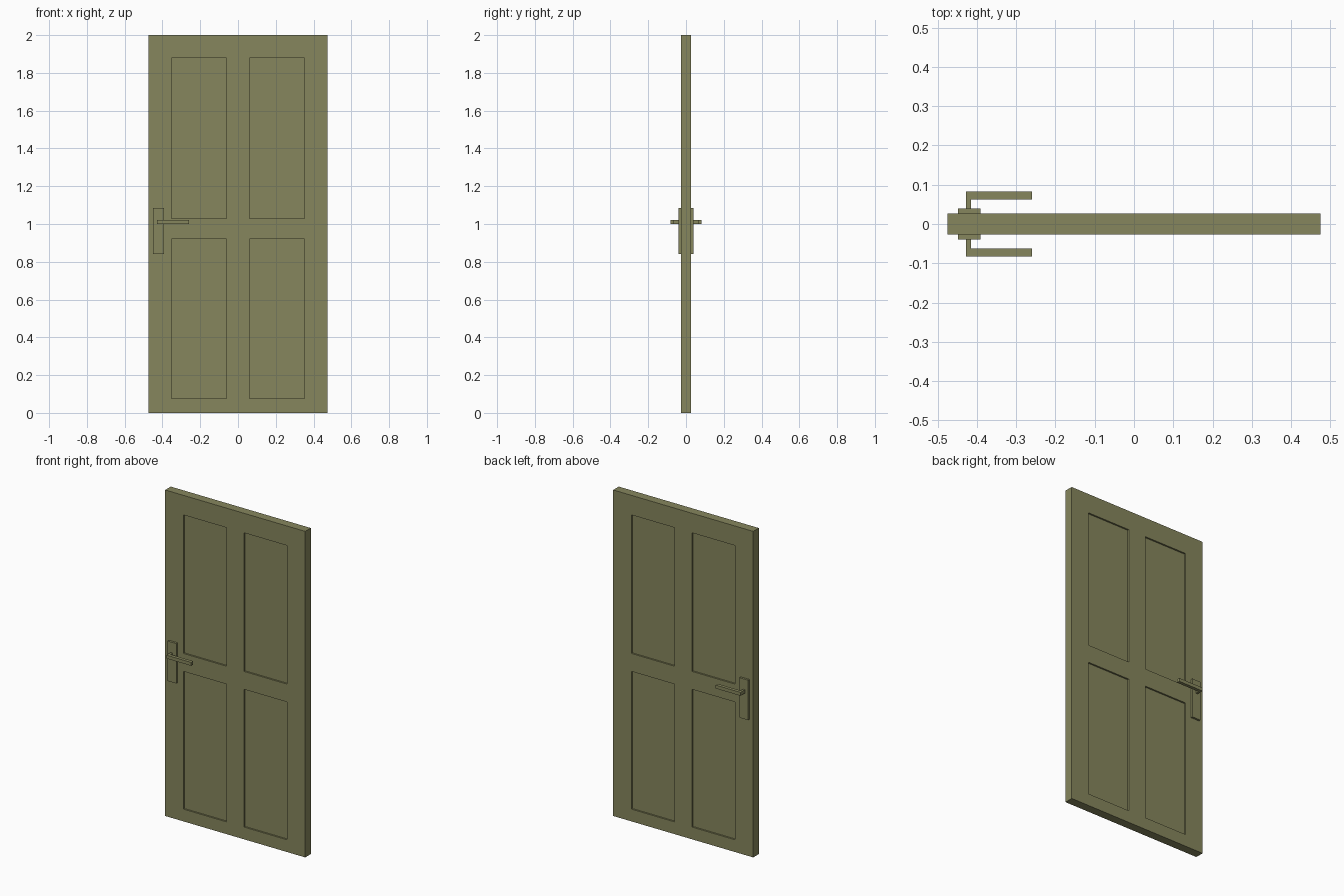
import bpy, bmesh

if "Cube" in bpy.data.objects:
    bpy.data.objects.remove(bpy.data.objects["Cube"])

mat = bpy.data.materials.new("olive_paint")
mat.diffuse_color = (0.24, 0.24, 0.11, 1)
mat.use_nodes = True
mat.node_tree.nodes["Principled BSDF"].inputs["Base Color"].default_value = mat.diffuse_color


def finish(bm, name):
    bmesh.ops.recalc_face_normals(bm, faces=bm.faces)
    mesh = bpy.data.meshes.new(name)
    bm.to_mesh(mesh)
    bm.free()
    mesh.materials.append(mat)
    obj = bpy.data.objects.new(name, mesh)
    bpy.context.collection.objects.link(obj)
    return obj


def add_box(bm, lo, hi):
    verts = bmesh.ops.create_cube(bm, size=1)["verts"]
    for v in verts:
        v.co = [hi[i] if v.co[i] > 0 else lo[i] for i in range(3)]


def prism(name, profile, z0, z1):
    bm = bmesh.new()
    face = bm.faces.new([bm.verts.new((x, y, z0)) for x, y in profile])
    ext = bmesh.ops.extrude_face_region(bm, geom=[face])["geom"]
    for v in ext:
        if isinstance(v, bmesh.types.BMVert):
            v.co.z = z1
    return finish(bm, name)


# Door leaf: slab cut along the panel edges
W, T = 0.475, 0.027
PANEL_X = [(-0.352, -0.06), (0.06, 0.352)]
PANEL_Z = [(0.075, 0.92), (1.03, 1.88)]
RECESS = 0.01
bm = bmesh.new()
add_box(bm, (-W, -T, 0), (W, T, 2))
cuts = [((x, 0, 0), (1, 0, 0)) for p in PANEL_X for x in p]
cuts += [((0, 0, z), (0, 0, 1)) for p in PANEL_Z for z in p]
for co, no in cuts:
    bmesh.ops.bisect_plane(bm, geom=bm.verts[:] + bm.edges[:] + bm.faces[:],
                           plane_co=co, plane_no=no)


# Four sunken panels on each side
def is_panel(face):
    c = face.calc_center_median()
    return (abs(face.normal.y) > 0.9
            and any(a < c.x < b for a, b in PANEL_X)
            and any(a < c.z < b for a, b in PANEL_Z))


bm.normal_update()
panels = [f for f in bm.faces if is_panel(f)]
for f in bmesh.ops.extrude_discrete_faces(bm, faces=panels)["faces"]:
    side = 1 if f.calc_center_median().y > 0 else -1
    bmesh.ops.translate(bm, verts=f.verts[:], vec=(0, -side * RECESS, 0))
finish(bm, "door_leaf")

# Back plate and L-shaped lever on both sides
for side, label in ((-1, "front"), (1, "back")):
    bm = bmesh.new()
    ys = sorted((side * (T - 0.002), side * 0.04))
    add_box(bm, (-0.449, ys[0], 0.84), (-0.391, ys[1], 1.085))
    finish(bm, label + "_handle_plate")

    lever = [(-0.428, 0.038), (-0.428, 0.083), (-0.26, 0.083),
             (-0.26, 0.063), (-0.415, 0.063), (-0.415, 0.038)]
    prism(label + "_lever", [(x, side * y) for x, y in lever], 1.0, 1.021)
